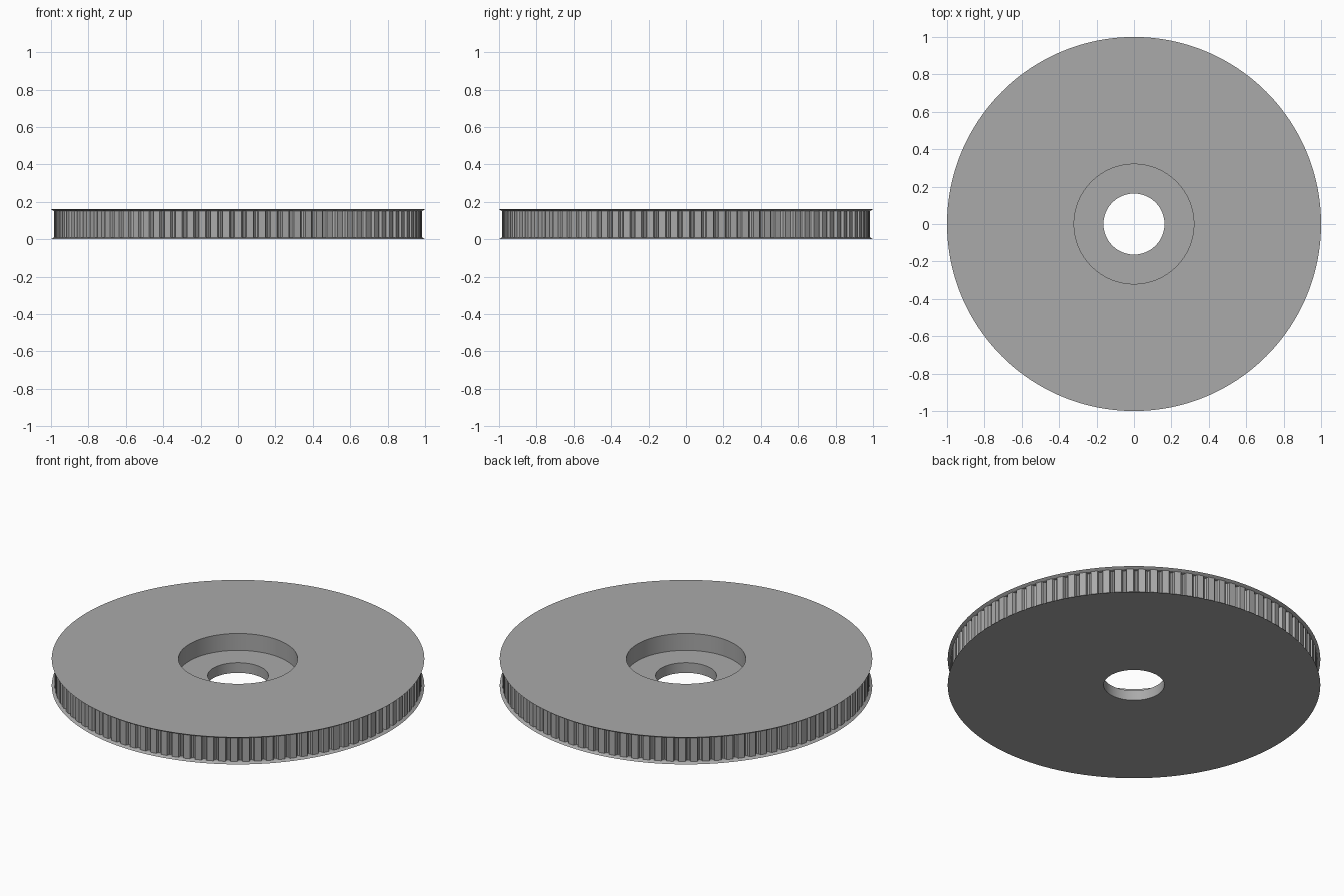
import bpy, bmesh, math

cube = bpy.data.objects.get("Cube")
if cube:
    bpy.data.objects.remove(cube, do_unlink=True)

TEETH = 96
HEIGHT = 0.16
LIP = 0.01        # height of each flange
TIP, ROOT = 0.985, 0.962
BORE, POCKET, FLOOR = 0.163, 0.32, 0.06

grey = bpy.data.materials.new("plain_grey")
grey.use_nodes = True
colour = (0.40, 0.40, 0.40, 1)
grey.diffuse_color = colour
grey.node_tree.nodes["Principled BSDF"].inputs["Base Color"].default_value = colour


def finish(name, bm):
    bmesh.ops.recalc_face_normals(bm, faces=bm.faces)
    mesh = bpy.data.meshes.new(name)
    bm.to_mesh(mesh)
    bm.free()
    mesh.materials.append(grey)
    obj = bpy.data.objects.new(name, mesh)
    bpy.context.collection.objects.link(obj)
    bpy.ops.object.select_all(action="DESELECT")
    obj.select_set(True)
    bpy.context.view_layer.objects.active = obj
    bpy.ops.object.shade_smooth_by_angle(angle=math.radians(20))


def lathe(name, profile, steps=192):
    """Spin an (r, z) outline around the z axis."""
    bm = bmesh.new()
    verts = [bm.verts.new((r, 0, z)) for r, z in profile]
    edges = [bm.edges.new(pair) for pair in zip(verts, verts[1:])]
    bmesh.ops.spin(bm, geom=verts + edges, cent=(0, 0, 0), axis=(0, 0, 1),
                   angle=math.tau, steps=steps, use_duplicate=False)
    bmesh.ops.remove_doubles(bm, verts=bm.verts, dist=1e-5)
    finish(name, bm)


# Flanges taper inward, toward the belt track
lathe("bottom_flange", [(BORE, 0), (1, 0), (TIP, LIP), (ROOT, LIP)])
lathe("top_flange", [(POCKET, HEIGHT), (1, HEIGHT),
                     (TIP, HEIGHT - LIP), (ROOT, HEIGHT - LIP)])

# Stepped centre: bearing pocket above a narrower bore
lathe("bearing_pocket", [(POCKET, HEIGHT), (POCKET, FLOOR), (BORE, FLOOR), (BORE, 0)])

# Toothed belt track: flat tooth tips with rounded grooves between
bm = bmesh.new()
tooth = [(-0.28, TIP), (0.28, TIP), (0.36, ROOT + 0.006), (0.5, ROOT), (0.64, ROOT + 0.006)]
rings = []
for z in (LIP, HEIGHT - LIP):
    ring = []
    for i in range(TEETH):
        for offset, r in tooth:
            a = math.tau * (i + offset) / TEETH
            ring.append(bm.verts.new((r * math.cos(a), r * math.sin(a), z)))
    rings.append(ring)
low, high = rings
for i in range(len(low)):
    j = (i + 1) % len(low)
    bm.faces.new((low[i], low[j], high[j], high[i]))
finish("toothed_track", bm)
